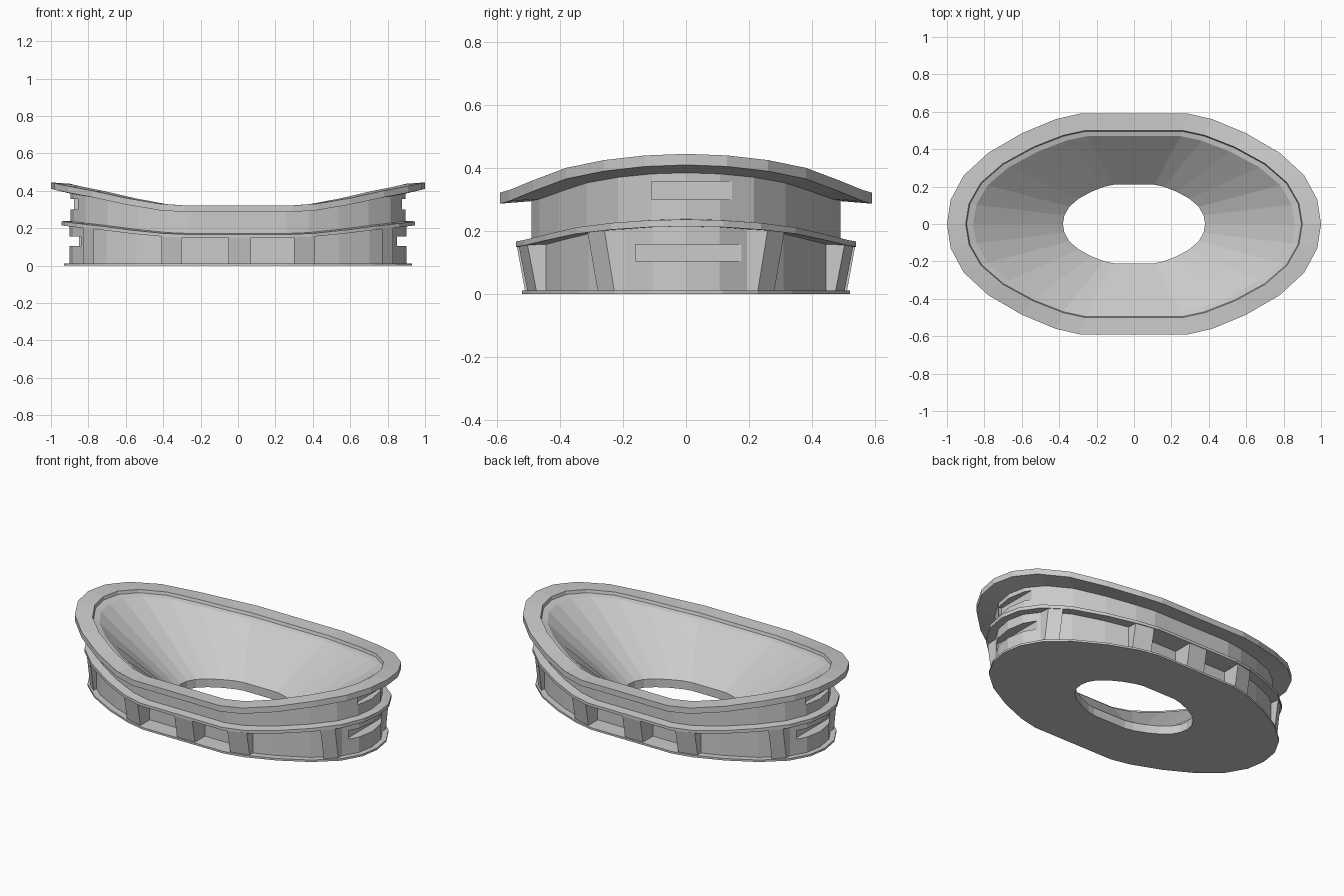
import bpy, bmesh
from mathutils import Vector

if "Cube" in bpy.data.objects:
    bpy.data.objects.remove(bpy.data.objects["Cube"])

# Quarter outline of the rim: x, y, relative rise of the saddle edge
QUARTER = [(1, 0, 1), (.98, .13, .96), (.91, .26, .84), (.78, .38, .64),
           (.60, .485, .32), (.42, .56, .07), (.29, .59, 0)]
FULL = (QUARTER
        + [(-x, y, h) for x, y, h in reversed(QUARTER)]
        + [(-x, -y, h) for x, y, h in QUARTER[1:]]
        + [(x, -y, h) for x, y, h in reversed(QUARTER[1:])])


def finish(name, bm):
    bmesh.ops.recalc_face_normals(bm, faces=bm.faces)
    me = bpy.data.meshes.new(name)
    bm.to_mesh(me)
    bm.free()
    ob = bpy.data.objects.new(name, me)
    bpy.context.collection.objects.link(ob)
    return ob


def loft(name, profile):
    """Closed loft of scaled outlines: half width, half depth, z, saddle rise."""
    bm = bmesh.new()
    rings = [[bm.verts.new((x * sx, y * sy / .59, z + rise * h)) for x, y, h in FULL]
             for sx, sy, z, rise in profile]
    n = len(FULL)
    for a, b in zip(rings, rings[1:] + rings[:1]):
        for i in range(n):
            j = (i + 1) % n
            bm.faces.new((a[i], a[j], b[j], b[i]))
    return finish(name, bm)


def hexa(name, bottom, top):
    bm = bmesh.new()
    b = [bm.verts.new(p) for p in bottom]
    t = [bm.verts.new(p) for p in top]
    bm.faces.new(b)
    bm.faces.new(t)
    for i in range(4):
        j = (i + 1) % 4
        bm.faces.new((b[i], b[j], t[j], t[i]))
    return finish(name, bm)


def box(name, x0, x1, y0, y1, z0, z1, s):
    plan = [(x0, y0), (x1, y0), (x1, y1), (x0, y1)]
    return hexa(name, [(s * x, s * y, z0) for x, y in plan],
                [(s * x, s * y, z1) for x, y in plan])


def edge_at(x, sx, sy):
    """Depth and saddle rise of the scaled outline at a given x."""
    u = min(abs(x) / sx, 1)
    for (xa, ya, ha), (xb, yb, hb) in zip(QUARTER, QUARTER[1:]):
        if xb <= u <= xa:
            t = (xa - u) / (xa - xb)
            return (ya + (yb - ya) * t) * sy / .59, ha + (hb - ha) * t
    return sy, 0


# Body: base plate, wall, middle ledge, saddle flange, stepped lip, funnel and hole
body = loft("funnel_body", [
    (.38, .21, 0, 0), (.93, .52, 0, 0), (.93, .52, .012, 0),
    (.90, .48, .012, 0), (.90, .48, .150, .065),
    (.945, .54, .150, .065), (.945, .54, .167, .07),
    (.895, .49, .172, .066), (.895, .49, .295, .09),
    (1, .59, .287, .123), (1, .59, .322, .123),
    (.90, .50, .320, .118), (.895, .495, .302, .118),
    (.86, .47, .295, .112), (.38, .21, .05, 0)])

# End slots and side pockets, repeated by half-turn
cutters = []
for s in (1, -1):
    cutters += [box("upper_slot_cutter", .855, 1.1, -.11, .16, .30, .357, s),
                box("lower_slot_cutter", .84, 1.1, -.16, .21, .105, .157, s),
                box("pocket_cutter", -.30, -.05, -.70, -.415, .012, .150, s),
                box("pocket_cutter", .07, .30, -.70, -.415, .012, .150, s)]
for c in cutters:
    m = body.modifiers.new("cut", 'BOOLEAN')
    m.operation = 'DIFFERENCE'
    m.solver = 'EXACT'
    m.object = c
    bpy.context.view_layer.objects.active = body
    bpy.ops.object.modifier_apply(modifier=m.name)
    bpy.data.objects.remove(c, do_unlink=True)

# Ribs joining the base plate to the middle ledge
for s in (1, -1):
    for x0, x1 in ((-.83, -.77), (-.41, -.30), (-.05, .07), (.30, .41), (.77, .83)):
        bottom, top = [], []
        for x, inset in ((x0, 0), (x1, 0), (x1, .11), (x0, .11)):
            y, _ = edge_at(x, .915, .51)
            bottom.append((s * x, -s * (y - inset), .006))
            y, h = edge_at(x, .94, .537)
            top.append((s * x, -s * (y - inset), .153 + .065 * h))
        hexa("rib", bottom, top)
